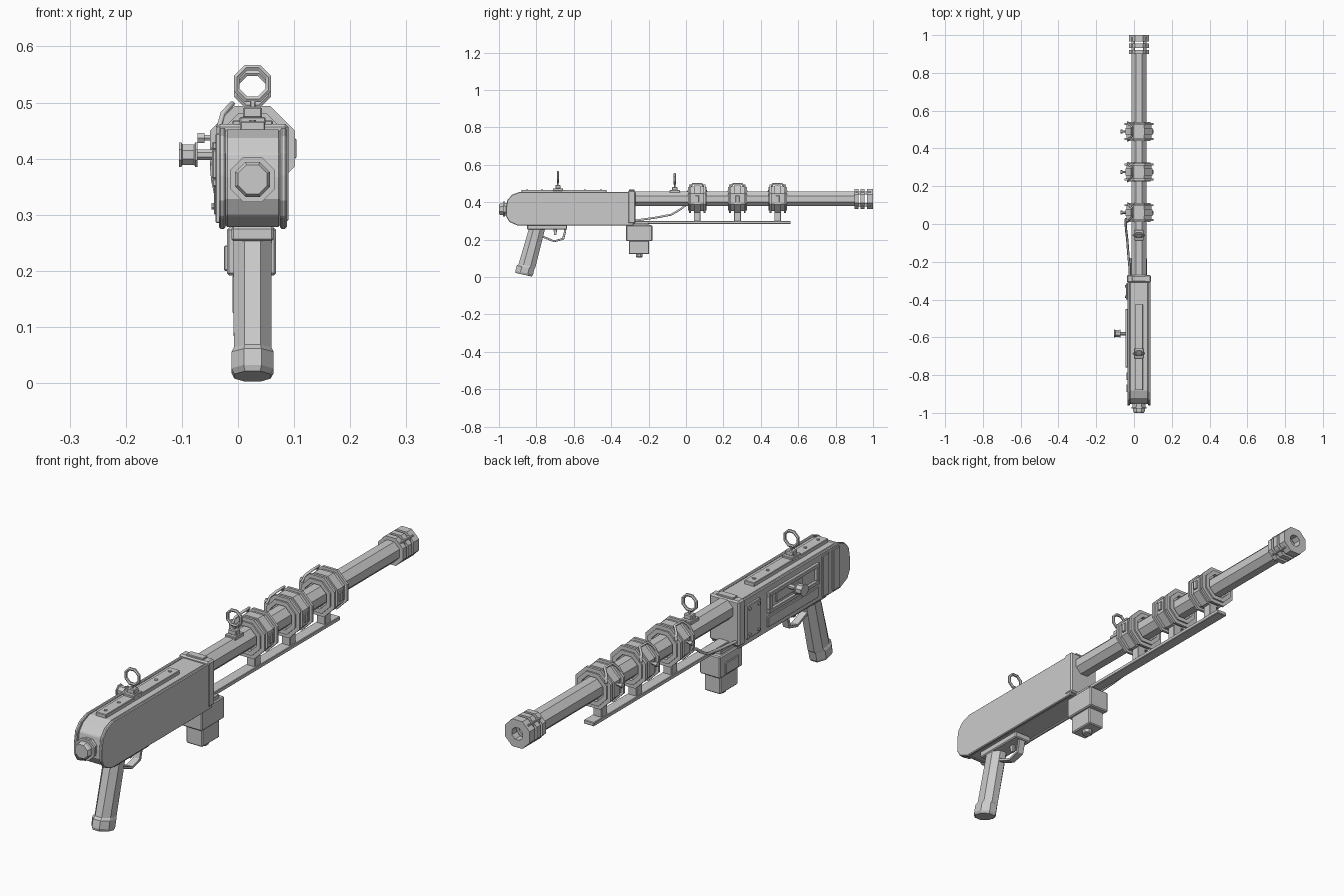
import bpy, bmesh, math
from mathutils import Vector, Matrix

CX, CZ = 0.026, 0.418   # barrel axis


def finish(bm, name, bevel=0):
    bmesh.ops.recalc_face_normals(bm, faces=bm.faces)
    me = bpy.data.meshes.new(name)
    bm.to_mesh(me)
    bm.free()
    ob = bpy.data.objects.new(name, me)
    bpy.context.collection.objects.link(ob)
    if bevel:
        m = ob.modifiers.new("bevel", 'BEVEL')
        m.width, m.segments, m.limit_method = bevel, 1, 'ANGLE'
    return ob


def box(name, x, y, z, bevel=0.002):
    bm = bmesh.new()
    bmesh.ops.create_cube(bm, size=1)
    for v in bm.verts:
        v.co = [(a + b) / 2 + c * (b - a) for (a, b), c in zip((x, y, z), v.co)]
    return finish(bm, name, bevel)


def plate(name, x, outline, bevel=0.003):
    """Extrude a (y, z) outline across x."""
    bm = bmesh.new()
    f = bm.faces.new([bm.verts.new((x[0], *p)) for p in outline])
    r = bmesh.ops.extrude_face_region(bm, geom=[f])
    bmesh.ops.translate(bm, vec=(x[1] - x[0], 0, 0),
                        verts=[g for g in r['geom'] if isinstance(g, bmesh.types.BMVert)])
    return finish(bm, name, bevel)


def lathe(name, centre, axis, profile, n=8, closed=False):
    """Flat-sided turning: profile of (apothem, distance along axis)."""
    bm = bmesh.new()
    q = {'y': Matrix.Rotation(-math.pi / 2, 3, 'X'),
         'x': Matrix.Rotation(math.pi / 2, 3, 'Y'), 'z': Matrix.Identity(3)}[axis]
    rings = []
    for r, t in profile:
        r /= math.cos(math.pi / n)
        angs = [(k + 0.5) * math.tau / n for k in range(n)]
        rings.append([bm.verts.new(Vector(centre) + q @ Vector((r * math.cos(a), r * math.sin(a), t)))
                      for a in angs])
    pairs = list(zip(rings, rings[1:]))
    if closed:
        pairs.append((rings[-1], rings[0]))
    else:
        bm.faces.new(rings[0])
        bm.faces.new(rings[-1])
    for a, b in pairs:
        for k in range(n):
            j = (k + 1) % n
            bm.faces.new((a[k], a[j], b[j], b[k]))
    return finish(bm, name)


def tube(name, c, axis, ro, ri, t0, t1):
    return lathe(name, c, axis, [(ri, t0), (ro, t0), (ro, t1), (ri, t1)], closed=True)


def wire(name, pts, r):
    cu = bpy.data.curves.new(name, 'CURVE')
    cu.dimensions, cu.bevel_depth, cu.bevel_resolution, cu.use_fill_caps = '3D', r, 1, True
    s = cu.splines.new('POLY')
    s.points.add(len(pts) - 1)
    for p, co in zip(s.points, pts):
        p.co = (*co, 1)
    ob = bpy.data.objects.new(name, cu)
    bpy.context.collection.objects.link(ob)
    bpy.ops.object.select_all(action='DESELECT')
    ob.select_set(True)
    bpy.context.view_layer.objects.active = ob
    bpy.ops.object.convert(target='MESH')


# Receiver core with proud side plates
body = [(-0.28, 0.275), (-0.28, 0.455), (-0.89, 0.455), (-0.93, 0.44), (-0.955, 0.412),
        (-0.962, 0.37), (-0.962, 0.325), (-0.945, 0.295), (-0.90, 0.275)]
core = [(y if y > -0.5 else y + 0.008, z + (0.003 if z < 0.36 else -0.003)) for y, z in body]
plate("receiver_core", (-0.022, 0.075), core)
plate("receiver_right_plate", (0.075, 0.087), body)
plate("receiver_left_plate", (-0.034, -0.022), body)
box("receiver_collar", (-0.038, 0.09), (-0.31, -0.27), (0.285, 0.462), 0.006)
box("collar_cap", (-0.01, 0.062), (-0.305, -0.275), (0.455, 0.468))

# Rear cap
lathe("rear_cap", (CX, 0, 0.363), 'y', [(0.034, -0.95), (0.034, -0.968), (0.04, -0.968), (0.04, -0.978),
                                        (0.031, -0.978), (0.031, -0.992), (0.026, -1.0)])

# Left side details: plates, bolt slot frame and charging handle
box("left_front_plate", (-0.043, -0.03), (-0.40, -0.315), (0.30, 0.43))
for y in (-0.385, -0.33):
    for z in (0.315, 0.415):
        lathe("plate_bolt", (0, y, z), 'x', [(0.006, -0.047), (0.006, -0.04)])
for z in ((0.35, 0.364), (0.416, 0.43)):
    box("slot_frame_rail", (-0.046, -0.03), (-0.76, -0.45), z)
for y in ((-0.76, -0.742), (-0.468, -0.45)):
    box("slot_frame_end", (-0.046, -0.03), y, (0.364, 0.416))
box("bolt_carrier", (-0.04, -0.03), (-0.66, -0.50), (0.375, 0.412))
box("left_lower_plate", (-0.04, -0.03), (-0.76, -0.45), (0.295, 0.335))
for y in ((-0.825, -0.785), (-0.89, -0.85)):
    box("left_rear_band", (-0.04, -0.03), y, (0.285, 0.445))
lathe("charging_handle", (0, -0.58, 0.407), 'x',
      [(0.022, -0.105), (0.022, -0.101), (0.018, -0.099), (0.018, -0.078), (0.022, -0.076),
       (0.022, -0.072), (0.009, -0.072), (0.009, -0.03)])

# Top rail with rivets
box("top_rail", (0.004, 0.048), (-0.88, -0.425), (0.45, 0.466))
for y in (-0.85, -0.77, -0.54, -0.455):
    lathe("rail_rivet", (CX, y, 0), 'z', [(0.006, 0.46), (0.006, 0.469)])

# Ring sights
for name, y, z in (("rear", -0.685, 0.466), ("front", -0.06, 0.456)):
    box(name + "_sight_base", (0.003, 0.049), (y - 0.027, y + 0.027), (z - 0.006, z + 0.008))
    box(name + "_sight_block", (0.009, 0.043), (y - 0.014, y + 0.014), (z + 0.006, z + 0.026), 0.003)
    box(name + "_sight_stem", (0.021, 0.031), (y - 0.004, y + 0.004), (z + 0.024, z + 0.042))
    lathe(name + "_sight_ring", (CX, y, z + 0.068), 'y',
          [(0.023, -0.003), (0.028, -0.006), (0.033, -0.003), (0.033, 0.003), (0.028, 0.006), (0.023, 0.003)],
          closed=True)

# Barrel and slotted muzzle brake
lathe("barrel", (CX, 0, CZ), 'y', [(0.039, -0.28), (0.039, 0.905), (0.022, 0.905), (0.022, 0.80)])
for t0, t1 in ((0.90, 0.921), (0.932, 0.955), (0.967, 1.0)):
    tube("muzzle_ring", (CX, 0, CZ), 'y', 0.053, 0.023, t0, t1)
for sx in (-1, 1):
    for sz in (-1, 1):
        x, z = CX + sx * 0.031, CZ + sz * 0.031
        box("muzzle_rib", (x - 0.009, x + 0.009), (0.905, 0.99), (z - 0.009, z + 0.009))

# Clamp rings with struts, latches and hoops
for y in (0.06, 0.275, 0.49):
    c = (CX, y, CZ)
    lathe("clamp_ring", c, 'y',
          [(0.046, -0.05), (0.062, -0.05), (0.062, -0.044), (0.076, -0.044), (0.076, -0.034), (0.066, -0.034),
           (0.066, -0.018), (0.072, -0.018), (0.072, 0.018), (0.066, 0.018), (0.066, 0.034), (0.076, 0.034),
           (0.076, 0.044), (0.062, 0.044), (0.062, 0.05), (0.046, 0.05)], closed=True)
    tube("clamp_liner", c, 'y', 0.048, 0.036, -0.035, 0.035)
    box("clamp_strut", (0.008, 0.044), (y - 0.018, y + 0.018), (0.29, 0.352))
    lathe("latch_pin", (0, y, 0.437), 'x',
          [(0.009, -0.072), (0.009, -0.06), (0.005, -0.06), (0.005, -0.04)], n=6)
    box("clamp_right_lug", (0.09, 0.104), (y - 0.01, y + 0.01), (0.40, 0.436))
    wire("latch_hoop", [(-0.034, y - 0.05, 0.455), (-0.027, y - 0.038, 0.48), (-0.01, y - 0.024, 0.498),
                        (-0.01, y + 0.024, 0.498), (-0.027, y + 0.038, 0.48), (-0.034, y + 0.05, 0.455)], 0.005)

# Lower rail and feed hose
box("lower_rail", (0.004, 0.048), (-0.28, 0.56), (0.284, 0.299))
wire("feed_hose", [(-0.03, -0.33, 0.298), (-0.022, -0.25, 0.305), (-0.03, -0.16, 0.318), (-0.036, -0.08, 0.333),
                   (-0.042, -0.03, 0.362), (-0.044, 0.0, 0.385), (-0.042, 0.03, 0.395)], 0.006)

# Stepped box beneath the collar
box("underbox_neck", (-0.01, 0.06), (-0.30, -0.20), (0.27, 0.29))
box("underbox_upper", (-0.02, 0.068), (-0.32, -0.18), (0.192, 0.277), 0.004)
box("underbox_lower", (-0.01, 0.06), (-0.305, -0.197), (0.122, 0.194), 0.004)
box("underbox_side_plate", (-0.025, -0.015), (-0.29, -0.21), (0.2, 0.245))
lathe("underbox_cap", (CX, -0.25, 0), 'z', [(0.015, 0.105), (0.018, 0.109), (0.018, 0.125)])

# Grip: raked octagonal column
bm = bmesh.new()
rings = []
for s, dy, yc, zc, tilt in ((0.9, 0.043, -0.867, 0.012, 0.22), (1.04, 0.047, -0.865, 0.022, 0.22),
                            (1.04, 0.047, -0.858, 0.052, 0.2), (0.93, 0.045, -0.85, 0.06, 0.2),
                            (0.95, 0.043, -0.795, 0.265, 0)):
    hx, k = 0.036 * s, 0.42
    sect = [(hx, k * dy), (k * hx, dy), (-k * hx, dy), (-hx, k * dy),
            (-hx, -k * dy), (-k * hx, -dy), (k * hx, -dy), (hx, -k * dy)]
    rings.append([bm.verts.new((CX + a, yc + b, zc - b * tilt)) for a, b in sect])
bm.faces.new(rings[0])
bm.faces.new(rings[-1])
for a, b in zip(rings, rings[1:]):
    for k in range(8):
        bm.faces.new((a[k], a[k - 1], b[k - 1], b[k]))
finish(bm, "grip")

# Grip mount, trigger and guard
box("grip_mount", (-0.012, 0.064), (-0.85, -0.635), (0.253, 0.279), 0.004)
plate("trigger", (0.02, 0.032), [(-0.708, 0.258), (-0.706, 0.225), (-0.692, 0.225), (-0.69, 0.258)], 0.001)
guard = [(-0.80, 0.222), (-0.76, 0.208), (-0.705, 0.186), (-0.652, 0.20), (-0.642, 0.24), (-0.64, 0.262)]
inner = [(-0.652, 0.262), (-0.653, 0.24), (-0.662, 0.208), (-0.705, 0.196), (-0.757, 0.218), (-0.80, 0.232)]
plate("trigger_guard", (0.012, 0.04), guard + inner, 0.001)
